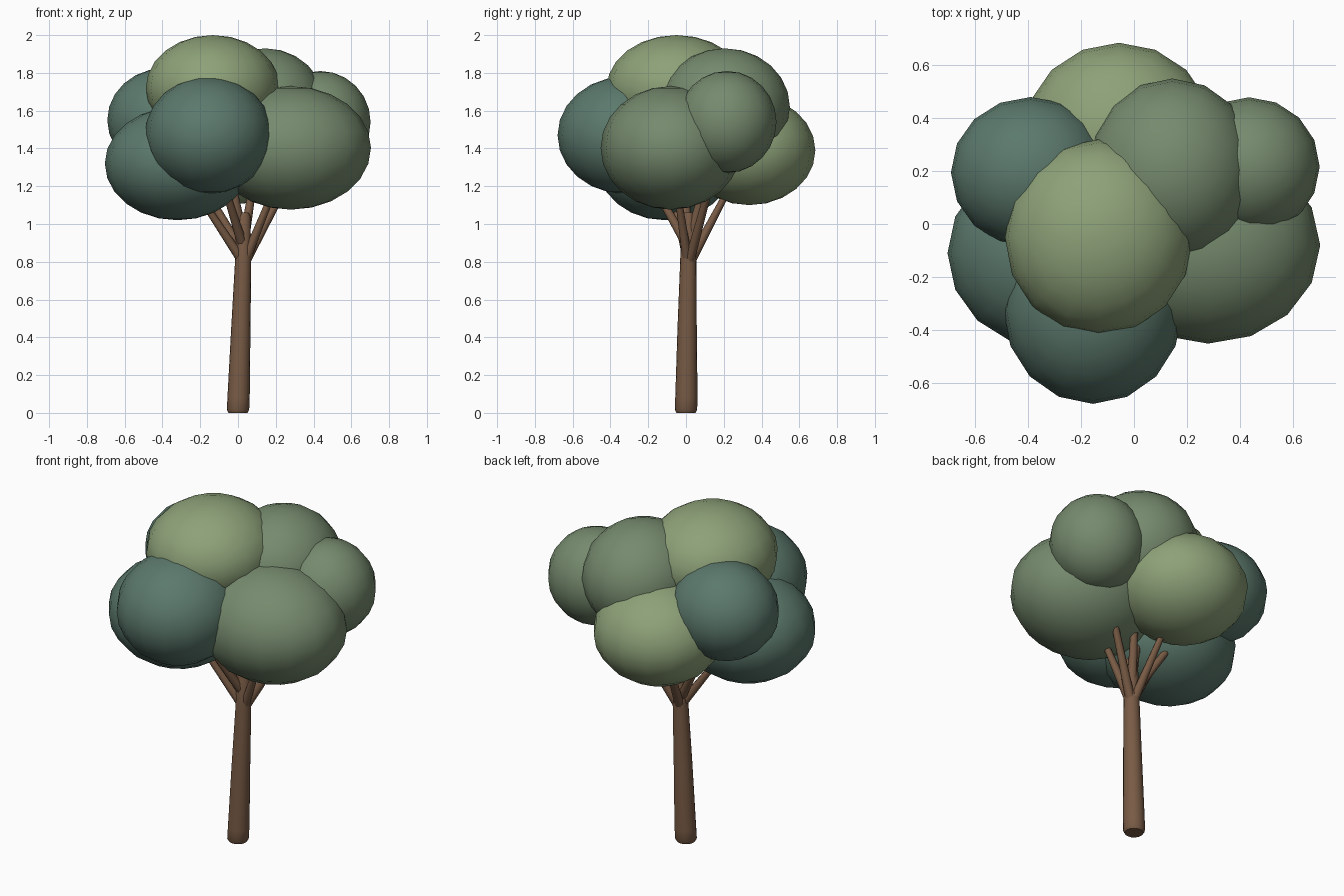
import bpy, bmesh, math
from mathutils import Vector

if "Cube" in bpy.data.objects:
    bpy.data.objects.remove(bpy.data.objects["Cube"])


def material(name, rgb):
    m = bpy.data.materials.new(name)
    m.diffuse_color = (*rgb, 1)
    m.use_nodes = True
    m.node_tree.nodes["Principled BSDF"].inputs["Base Color"].default_value = m.diffuse_color
    return m


BARK = material("bark", (0.19, 0.105, 0.06))
LIGHT = material("leaf_light", (0.27, 0.36, 0.19))
MID = material("leaf_mid", (0.18, 0.255, 0.155))
DARK = material("leaf_dark", (0.105, 0.19, 0.15))


def add_object(name, bm, mat):
    mesh = bpy.data.meshes.new(name)
    bmesh.ops.recalc_face_normals(bm, faces=bm.faces)
    bm.to_mesh(mesh)
    bm.free()
    mesh.materials.append(mat)
    ob = bpy.data.objects.new(name, mesh)
    bpy.context.collection.objects.link(ob)
    bpy.ops.object.select_all(action="DESELECT")
    ob.select_set(True)
    bpy.context.view_layer.objects.active = ob
    bpy.ops.object.shade_smooth_by_angle(angle=math.radians(50))
    return ob


def tube(name, stations, sides, mat, axis):
    """Round tube through (centre, radius) stations, rings square to axis."""
    bm = bmesh.new()
    turn = Vector((0, 0, 1)).rotation_difference(Vector(axis))
    rings = []
    for c, r in stations:
        ring = []
        for i in range(sides):
            a = 2 * math.pi * i / sides
            offset = turn @ Vector((r * math.cos(a), r * math.sin(a), 0))
            ring.append(bm.verts.new(Vector(c) + offset))
        rings.append(ring)
    for lo, hi in zip(rings, rings[1:]):
        for i in range(sides):
            j = (i + 1) % sides
            bm.faces.new((lo[i], lo[j], hi[j], hi[i]))
    bm.faces.new(rings[0][::-1])
    bm.faces.new(rings[-1])
    return add_object(name, bm, mat)


def leaf_clump(name, centre, radii, mat):
    bm = bmesh.new()
    bmesh.ops.create_uvsphere(bm, u_segments=16, v_segments=12, radius=1)
    for v in bm.verts:
        v.co = Vector(centre) + Vector(a * b for a, b in zip(v.co, radii))
    return add_object(name, bm, mat)


# Trunk: slightly leaning taper with rounded ends
tube("trunk", [((0, 0, 0), 0.05), ((0, 0, 0.015), 0.059), ((0.003, 0.002, 0.08), 0.059),
               ((0.015, 0.006, 0.45), 0.051), ((0.027, 0.012, 0.8), 0.043),
               ((0.03, 0.012, 1.04), 0.036), ((0.03, 0.012, 1.06), 0.026)],
     16, BARK, (0, 0, 1))

# Leaf clumps: name, centre, radii, colour, height where its branch leaves the trunk
CLUMPS = [
    ("top", (-0.133, -0.05, 1.72), (0.355, 0.37, 0.28), LIGHT, 0.92),
    ("front", (-0.155, -0.325, 1.47), (0.338, 0.355, 0.31), DARK, 0.88),
    ("right", (0.28, -0.08, 1.403), (0.424, 0.372, 0.327), MID, 0.78),
    ("lower_left", (-0.32, -0.11, 1.32), (0.385, 0.36, 0.30), DARK, 0.80),
    ("upper_left", (-0.39, 0.195, 1.55), (0.302, 0.285, 0.275), DARK, 0.84),
    ("back", (-0.057, 0.335, 1.39), (0.36, 0.35, 0.29), LIGHT, 0.78),
    ("upper_back", (0.145, 0.205, 1.62), (0.32, 0.345, 0.31), MID, 0.88),
    ("upper_right", (0.435, 0.217, 1.54), (0.267, 0.262, 0.27), MID, 0.78),
]

for name, centre, radii, mat, z in CLUMPS:
    leaf_clump(name + "_leaf_clump", centre, radii, mat)
    # Branch from the trunk into the clump
    start = Vector((0.027, 0.012, z))
    end = start.lerp(Vector(centre), 0.85)
    tube(name + "_branch", [(start, 0.027), (end, 0.013)], 8, BARK, end - start)
